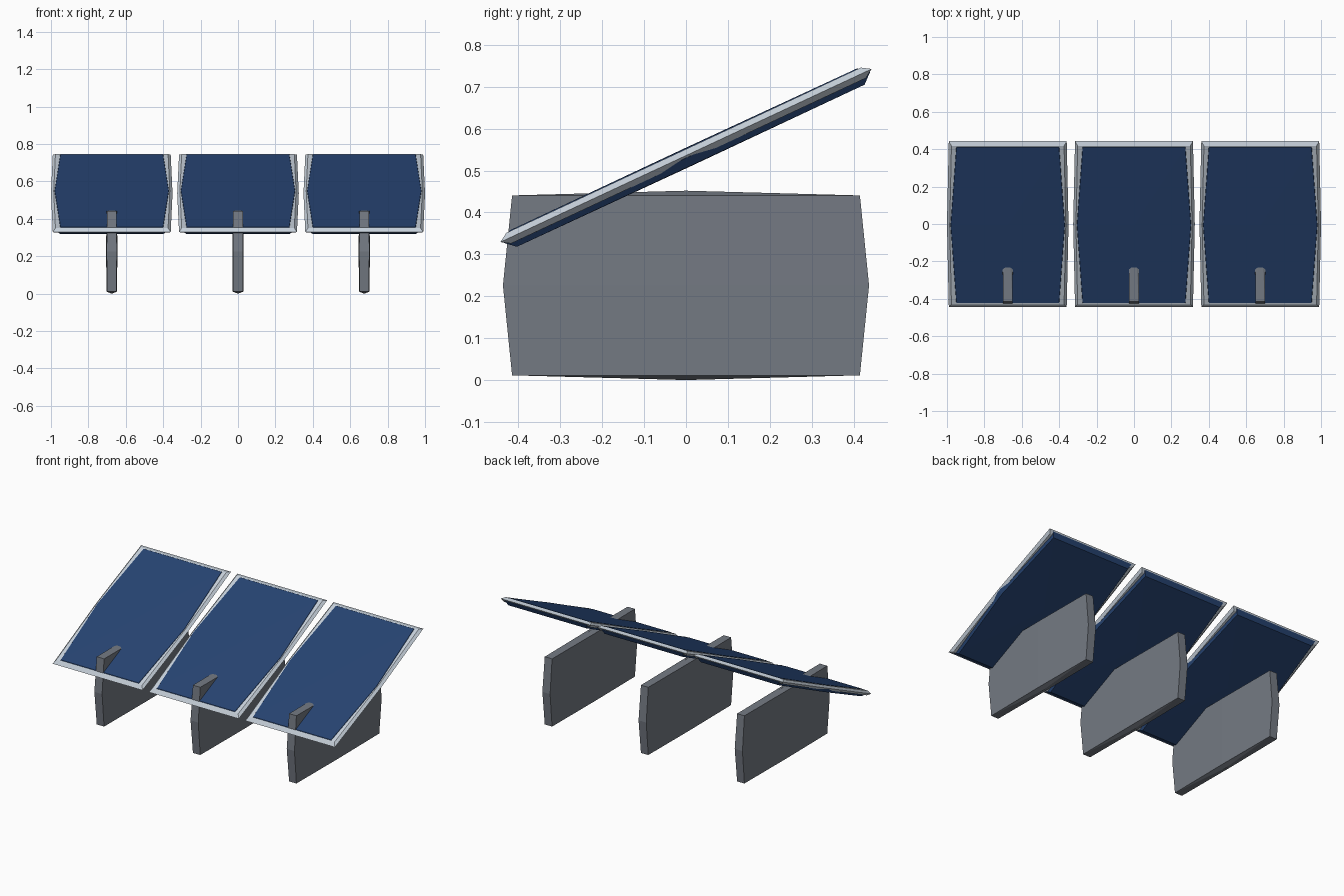
import bpy, bmesh, math
from mathutils import Matrix

if "Cube" in bpy.data.objects:
    bpy.data.objects.remove(bpy.data.objects["Cube"])

TILT = math.radians(25)


def srgb(r, g, b):
    return tuple((c / 255 / 12.92) if c < 10 else ((c / 255 + 0.055) / 1.055) ** 2.4
                 for c in (r, g, b)) + (1.0,)


def material(name, rgb):
    m = bpy.data.materials.new(name)
    m.diffuse_color = srgb(*rgb)
    m.use_nodes = True
    m.node_tree.nodes["Principled BSDF"].inputs["Base Color"].default_value = m.diffuse_color
    return m


BLUE = material("cell_blue", (38, 67, 113))
SILVER = material("frame_silver", (198, 208, 218))
GREY = material("post_grey", (116, 122, 131))


def bulged_slab(name, half, corner, ring, mat, matrix):
    """Six-sided slab: full size at its waist, inset rings, shallow pointed caps."""
    hx, hy, hz = half
    outline = [(hx, 0), (corner * hx, hy), (-corner * hx, hy),
               (-hx, 0), (-corner * hx, -hy), (corner * hx, -hy)]
    bm = bmesh.new()
    loops = [[bm.verts.new((x * s, y * s, z * hz)) for x, y in outline]
             for s, z in ((ring, -ring), (1, 0), (ring, ring))]
    bottom, top = bm.verts.new((0, 0, -hz)), bm.verts.new((0, 0, hz))
    for i in range(6):
        j = (i + 1) % 6
        for a, b in zip(loops, loops[1:]):
            bm.faces.new((a[i], a[j], b[j], b[i]))
        bm.faces.new((loops[2][i], loops[2][j], top))
        bm.faces.new((loops[0][j], loops[0][i], bottom))
    bmesh.ops.recalc_face_normals(bm, faces=bm.faces)
    me = bpy.data.meshes.new(name)
    bm.to_mesh(me)
    bm.free()
    me.materials.append(mat)
    ob = bpy.data.objects.new(name, me)
    ob.matrix_world = matrix
    bpy.context.collection.objects.link(ob)
    return ob


# Three identical units side by side
for n, x in enumerate((-0.675, 0, 0.675), 1):
    # upright support
    bulged_slab(f"post_{n}", (0.03, 0.437, 0.226), 0.9, 0.95, GREY,
                Matrix.Translation((x, 0, 0.226)))
    # tilted frame with the thicker cell panel set in it
    tilted = Matrix.Translation((x, 0, 0.536)) @ Matrix.Rotation(TILT, 4, 'X')
    bulged_slab(f"frame_{n}", (0.325, 0.489, 0.0145), 0.97, 0.955, SILVER, tilted)
    bulged_slab(f"cell_panel_{n}", (0.32, 0.482, 0.0225), 0.9, 0.95, BLUE,
                tilted @ Matrix.Translation((0, 0, -0.0055)))
